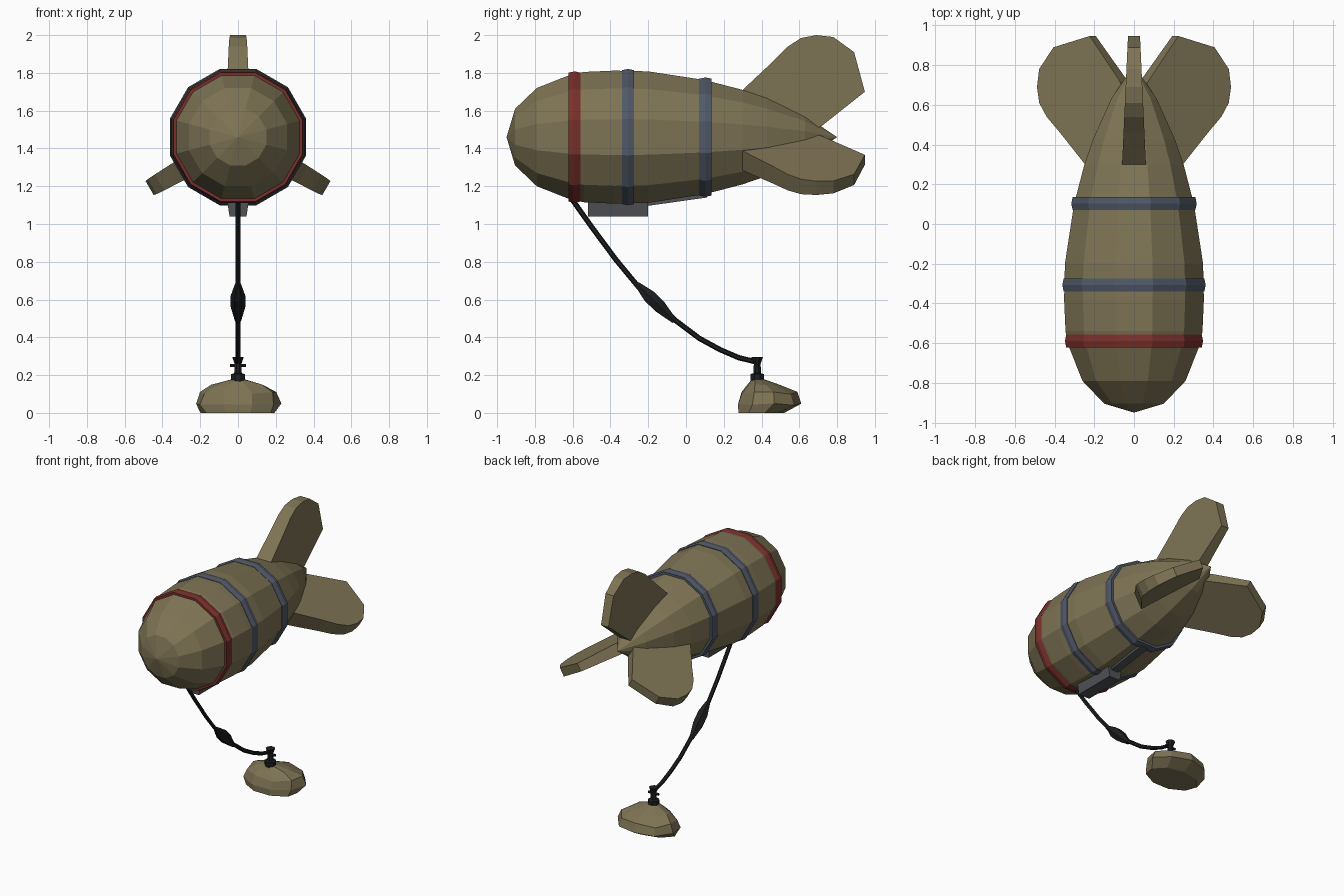
import bpy, math
from mathutils import Vector, Matrix

cube = bpy.data.objects.get("Cube")
if cube:
    bpy.data.objects.remove(cube, do_unlink=True)


def material(name, rgb):
    m = bpy.data.materials.new(name)
    m.use_nodes = True
    color = (*rgb, 1)
    m.diffuse_color = color
    m.node_tree.nodes["Principled BSDF"].inputs["Base Color"].default_value = color
    return m


olive = material("olive drab", (0.21, 0.175, 0.09))
red = material("dull red", (0.19, 0.03, 0.025))
blue = material("slate blue", (0.08, 0.097, 0.135))
grey = material("metal grey", (0.08, 0.086, 0.095))
black = material("black rubber", (0.012, 0.013, 0.014))


def loft(name, rings, mat):
    """Skin a row of equal rings and cap both ends."""
    n = len(rings[0])
    verts = [p for ring in rings for p in ring]
    faces = [list(range(n))[::-1], list(range(len(verts) - n, len(verts)))]
    for r in range(len(rings) - 1):
        for i in range(n):
            a, b = r * n + i, r * n + (i + 1) % n
            faces.append((a, b, b + n, a + n))
    mesh = bpy.data.meshes.new(name)
    mesh.from_pydata(verts, [], faces)
    mesh.materials.append(mat)
    obj = bpy.data.objects.new(name, mesh)
    bpy.context.collection.objects.link(obj)
    # Consistent outward normals
    import bmesh
    bm = bmesh.new()
    bm.from_mesh(mesh)
    bmesh.ops.remove_doubles(bm, verts=bm.verts, dist=0.0005)
    bmesh.ops.recalc_face_normals(bm, faces=bm.faces)
    bm.to_mesh(mesh)
    bm.free()
    return obj


def lathe(name, start, axis, profile, sides, mat):
    """Turn (distance, flat radius) pairs around an axis, flats facing up."""
    axis = Vector(axis).normalized()
    side = Vector((1, 0, 0))
    up = side.cross(axis)
    rings = []
    for d, r in profile:
        r = max(r, 0.0001) / math.cos(math.pi / sides)
        turns = [(i + 0.5) * math.tau / sides for i in range(sides)]
        rings.append([Vector(start) + axis * d
                      + (up * math.cos(t) + side * math.sin(t)) * r for t in turns])
    return loft(name, rings, mat)


# Balloon hull
AXIS_Z = 1.46
hull = [(-0.95, 0), (-0.905, 0.15), (-0.79, 0.26), (-0.62, 0.327), (-0.54, 0.345),
        (-0.38, 0.352), (-0.2, 0.348), (0.1, 0.302), (0.3, 0.25), (0.43, 0.205),
        (0.63, 0.115), (0.8, 0)]
lathe("balloon_hull", (0, 0, AXIS_Z), (0, 1, 0), hull, 12, olive)

# Ridged bands around the hull
for name, y, r, mat in (("nose_band", -0.59, 0.348, red),
                        ("middle_band", -0.307, 0.361, blue),
                        ("rear_band", 0.103, 0.316, blue)):
    band = [(y - 0.033, r - 0.035), (y - 0.033, r - 0.007), (y, r),
            (y + 0.033, r - 0.007), (y + 0.033, r - 0.035)]
    lathe(name, (0, 0, AXIS_Z), (0, 1, 0), band, 12, mat)

# Three tail fins, thinning towards the rear
fin = [(0.3, 0.12), (0.3, 0.25), (0.46, 0.4), (0.54, 0.48), (0.61, 0.525),
       (0.69, 0.54), (0.78, 0.53), (0.89, 0.45), (0.947, 0.24), (0.72, 0.06), (0.6, 0)]
for name, angle in (("top_fin", 0), ("left_fin", 120), ("right_fin", -120)):
    turn = Matrix.Rotation(math.radians(angle), 3, "Y")
    sides = [[turn @ Vector((s * (0.06 - 0.046 * (y - 0.3)), y, r))
              + Vector((0, 0, AXIS_Z)) for y, r in fin] for s in (-1, 1)]
    loft(name, sides, olive)


def belly_box(name, front, back, low, high, half_low, half_high):
    """Box with tapered sides; low and high give front and back heights."""
    rings = []
    for y, lo, hi in ((front, low[0], high[0]), (back, low[1], high[1])):
        rings.append([(-half_low, y, lo), (half_low, y, lo),
                      (half_high, y, hi), (-half_high, y, hi)])
    loft(name, rings, grey)


# Equipment box and the rail behind it
belly_box("belly_box", -0.52, -0.2, (1.04, 1.04), (1.13, 1.13), 0.045, 0.058)
belly_box("belly_rail", -0.21, 0.11, (1.095, 1.14), (1.13, 1.18), 0.03, 0.03)

# Mooring cable
path = [(-0.61, 1.14), (-0.5, 0.985), (-0.37, 0.81), (-0.25, 0.665), (-0.05, 0.485),
        (0.07, 0.395), (0.18, 0.335), (0.28, 0.292), (0.38, 0.268)]
rings = []
for i, (y, z) in enumerate(path):
    a, b = path[max(i - 1, 0)], path[min(i + 1, len(path) - 1)]
    along = Vector((0, b[0] - a[0], b[1] - a[1])).normalized()
    up = Vector((1, 0, 0)).cross(along)
    rings.append([Vector((0, y, z)) + 0.014 * (up * math.cos(t) + Vector((math.sin(t), 0, 0)))
                  for t in [k * math.tau / 6 for k in range(6)]])
loft("mooring_cable", rings, black)

# Spindle-shaped tensioner on the cable
lathe("cable_tensioner", (0, -0.26, 0.682), (0, 0.2, -0.197),
      [(0, 0.014), (0.09, 0.034), (0.17, 0.034), (0.28, 0.014)], 6, black)

# Anchor post with a base collar, a flared top and a cross pin
lathe("anchor_post", (0, 0.377, 0.15), (0, 0, 1),
      [(0, 0.036), (0.055, 0.036), (0.06, 0.02), (0.11, 0.018), (0.145, 0.03)], 8, black)
loft("cross_pin", [[(x, 0.377 + 0.009 * math.cos(t), 0.252 + 0.009 * math.sin(t))
                    for t in [k * math.tau / 6 for k in range(6)]]
                   for x in (-0.042, 0.042)], black)

# Anchor rock: uneven stacked rings of (height, half width, front, back)
layers = [(0, 0.195, 0.27, 0.52), (0.045, 0.225, 0.265, 0.61), (0.105, 0.212, 0.285, 0.59),
          (0.145, 0.14, 0.32, 0.5), (0.176, 0.04, 0.345, 0.42)]
rock = []
for k, (z, half, front, back) in enumerate(layers):
    ring = []
    for i in range(9):
        t = (i + 0.25) * math.tau / 9
        bump = 1 + 0.04 * math.sin(5 * i + 2 * k)
        ring.append((half * math.cos(t) * bump,
                     (front + back) / 2 + (back - front) / 2 * math.sin(t),
                     z + (0.006 * math.sin(3 * i + k) if 0 < k < 4 else 0)))
    rock.append(ring)
loft("anchor_rock", rock, olive)
